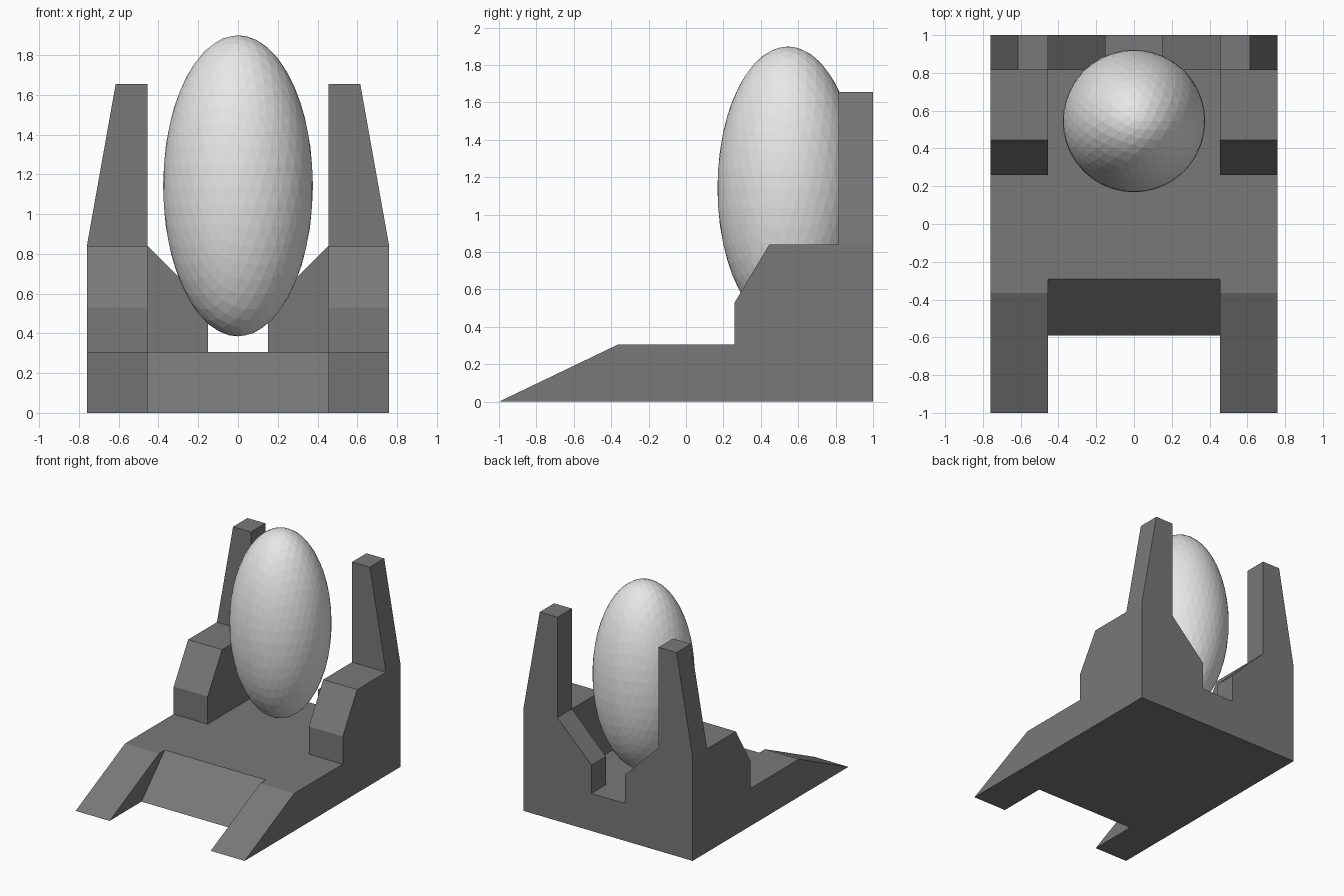
import bpy, bmesh
from mathutils import Matrix

if "Cube" in bpy.data.objects:
    bpy.data.objects.remove(bpy.data.objects["Cube"])

def material(name, v):
    m = bpy.data.materials.new(name)
    m.diffuse_color = (v, v, v, 1)
    m.use_nodes = True
    m.node_tree.nodes["Principled BSDF"].inputs["Base Color"].default_value = m.diffuse_color
    return m

stone = material("dark grey stone", 0.19)
pale = material("pale grey", 0.8)

def finish(name, bm, mat):
    bmesh.ops.recalc_face_normals(bm, faces=bm.faces)
    mesh = bpy.data.meshes.new(name)
    bm.to_mesh(mesh)
    bm.free()
    mesh.materials.append(mat)
    obj = bpy.data.objects.new(name, mesh)
    bpy.context.collection.objects.link(obj)
    return obj

def prism(name, profile, place, a, b, mat):
    """Extrude a 2D profile from a to b; place maps (u, v, depth) to xyz."""
    bm = bmesh.new()
    ends = [[bm.verts.new(place(u, v, d)) for u, v in profile] for d in (a, b)]
    for ring in ends:
        bm.faces.new(ring)
    n = len(profile)
    for i in range(n):
        j = (i + 1) % n
        bm.faces.new((ends[0][i], ends[0][j], ends[1][j], ends[1][i]))
    return finish(name, bm, mat)

INNER, OUTER, BACK = 0.455, 0.76, 0.815

# Middle of the base with its steep front ramp
prism("base_middle", [(-0.59, 0), (1, 0), (1, 0.305), (-0.29, 0.305)],
      lambda u, v, d: (d, u, v), -INNER, INNER, stone)

for side, s in (("left", -1), ("right", 1)):
    # Side wall: long front ramp, floor and stepped arm
    prism(side + "_side", [(-1, 0), (1, 0), (1, 0.84), (0.445, 0.84),
                           (0.26, 0.53), (0.26, 0.305), (-0.365, 0.305)],
          lambda u, v, d: (s * d, u, v), INNER, OUTER, stone)
    # Tapered rear pillar
    prism(side + "_pillar", [(INNER, 0.84), (OUTER, 0.84), (0.615, 1.655), (INNER, 1.655)],
          lambda u, v, d: (s * u, d, v), BACK, 1, stone)
    # Sloped rear brace beside the notch
    prism(side + "_brace", [(0.15, 0.305), (INNER, 0.305), (INNER, 0.84), (0.15, 0.535)],
          lambda u, v, d: (s * u, d, v), BACK, 1, stone)

# Faceted egg resting in the cradle
bm = bmesh.new()
bmesh.ops.create_icosphere(bm, subdivisions=4, radius=1)
bmesh.ops.transform(bm, verts=bm.verts, matrix=Matrix.Translation((0, 0.545, 1.142))
                    @ Matrix.Diagonal((0.377, 0.377, 0.757, 1)))
finish("egg", bm, pale)
